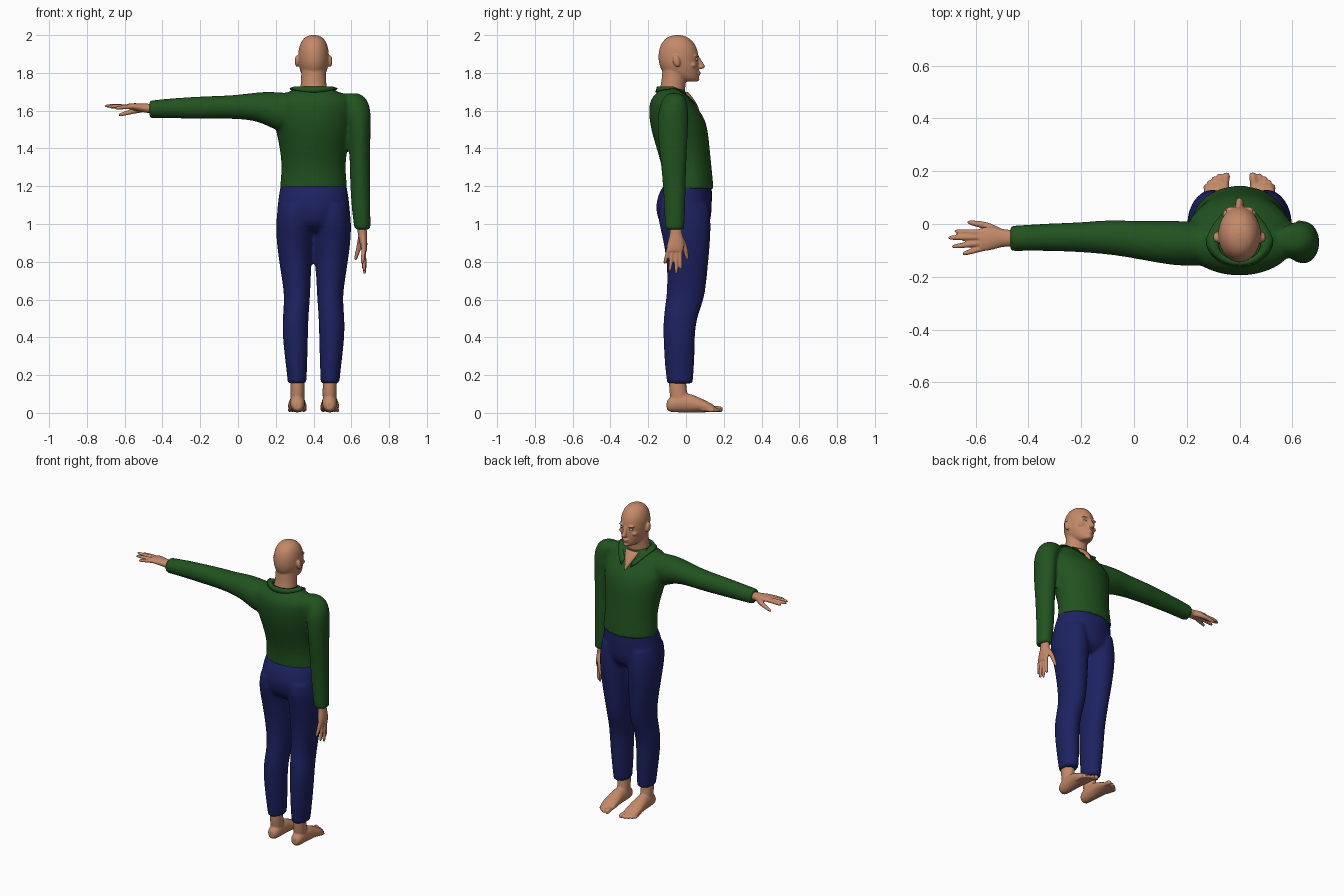
import bpy, bmesh, math
from mathutils import Matrix, Vector

CX = 0.4   # body centre line


def material(name, rgb):
    m = bpy.data.materials.new(name)
    m.diffuse_color = (*rgb, 1)
    return m


SKIN = material("skin", (0.55, 0.25, 0.14))
GREEN = material("green cloth", (0.015, 0.085, 0.014))
NAVY = material("navy cloth", (0.012, 0.016, 0.12))
WHITE = material("eye white", (0.6, 0.55, 0.5))
DARK = material("pupil", (0.03, 0.02, 0.015))


def new_bm():
    bm = bmesh.new()
    bm.edges.layers.float.new("crease_edge")
    return bm


def loft(bm, rings, axis="Z", n=20):
    """Closed tube through elliptic rings (x, y, z, r1, r2) square to an axis."""
    u, v = {"X": ((0, 1, 0), (0, 0, 1)), "Y": ((1, 0, 0), (0, 0, 1)), "Z": ((1, 0, 0), (0, 1, 0))}[axis]
    u, v = Vector(u), Vector(v)
    k = 1 / (2 / 3 + math.cos(math.tau / n) / 3)
    loops = []
    for x, y, z, r1, r2 in rings:
        loops.append([bm.verts.new(Vector((x, y, z)) + u * r1 * k * math.cos(math.tau * i / n)
                                   + v * r2 * k * math.sin(math.tau * i / n)) for i in range(n)])
    for a, b in zip(loops, loops[1:]):
        for i in range(n):
            j = (i + 1) % n
            bm.faces.new((a[i], a[j], b[j], b[i]))
    crease = bm.edges.layers.float["crease_edge"]
    for end in (loops[0], loops[-1]):
        for e in bm.faces.new(end).edges:
            e[crease] = 1


def zr(z, x, rx, back, front):
    return (x, (back + front) / 2, z, rx, (front - back) / 2)


def blob(bm, c, r, tilt=0):
    m = Matrix.Translation(c) @ Matrix.Rotation(tilt, 4, "X") @ Matrix.Diagonal((*r, 1))
    bmesh.ops.create_uvsphere(bm, u_segments=16, v_segments=10, radius=1, matrix=m)


def finish(name, bm, mat, voxel=None, smooth=4):
    bmesh.ops.recalc_face_normals(bm, faces=bm.faces[:])
    for f in bm.faces:
        f.smooth = True
    me = bpy.data.meshes.new(name)
    bm.to_mesh(me)
    bm.free()
    me.materials.append(mat)
    ob = bpy.data.objects.new(name, me)
    bpy.context.collection.objects.link(ob)
    if voxel:
        ob.modifiers.new("round", "SUBSURF").levels = 2
        ob.modifiers["round"].render_levels = 2
        r = ob.modifiers.new("fuse", "REMESH")
        r.mode, r.voxel_size, r.use_smooth_shade = "VOXEL", voxel, True
        s = ob.modifiers.new("soften", "SMOOTH")
        s.factor, s.iterations = 0.5, smooth
    return ob


# Shirt: torso, hanging right arm, outstretched left arm
bm = new_bm()
loft(bm, [zr(*r) for r in [
    (1.185, CX, .178, -.12, .145), (1.22, CX, .175, -.12, .143), (1.3, CX, .167, -.125, .135),
    (1.4, CX, .177, -.155, .125), (1.5, CX, .2, -.185, .115), (1.57, CX, .21, -.195, .095),
    (1.63, CX, .205, -.195, .045), (1.67, CX, .19, -.18, .018), (1.695, CX, .15, -.155, 0),
    (1.715, CX, .09, -.135, -.01)]])
loft(bm, [(.59, -.06, 1.692, .045, .03), (.605, -.06, 1.675, .07, .058), (.63, -.065, 1.62, .071, .076),
          (.641, -.07, 1.55, .062, .082), (.644, -.07, 1.45, .056, .078), (.646, -.065, 1.3, .054, .065),
          (.648, -.06, 1.15, .052, .058), (.655, -.06, 1.02, .046, .053), (.66, -.06, .97, .042, .05)])
loft(bm, [(.3, -.075, 1.59, .08, .1), (.2, -.075, 1.595, .085, .104), (.12, -.07, 1.622, .083, .078),
          (0, -.06, 1.62, .07, .063), (-.08, -.05, 1.618, .067, .061), (-.2, -.05, 1.616, .056, .059),
          (-.35, -.05, 1.613, .051, .053), (-.47, -.055, 1.607, .048, .046)], "X")
finish("shirt", bm, GREEN, .011)

# Open collar: a folded strip round the neck, ending in two points
bm = new_bm()
rows = []
for i in range(25):
    a = math.radians(-158 + 316 * i / 24)
    s, c = math.sin(a), math.cos(a)
    f = max(0, -c)
    row = [(.085, 1.69, -.075), (.08, 1.725, -.075), (.105, 1.728, -.07), (.128, 1.698 + .022 * s * s, -.06)]
    rows.append([bm.verts.new((CX + r * s * (1 - .3 * f), y - r * .8 * c + .03 * f, z - .085 * f ** 1.5))
                 for r, z, y in row])
for a, b in zip(rows, rows[1:]):
    for j in range(3):
        bm.faces.new((a[j], a[j + 1], b[j + 1], b[j]))
ob = finish("collar", bm, GREEN)
sol = ob.modifiers.new("thickness", "SOLIDIFY")
sol.thickness = .006

# Trousers: pelvis and two legs
bm = new_bm()
loft(bm, [zr(*r) for r in [
    (1.205, CX, .174, -.118, .135), (1.16, CX, .182, -.145, .138), (1.1, CX, .19, -.16, .136),
    (1.04, CX, .195, -.153, .134), (.99, CX, .19, -.13, .12), (.96, CX, .13, -.08, .08)]])
for s in (-1, 1):
    loft(bm, [zr(z, CX + s * dx, r, yb, yf) for z, dx, r, yb, yf in [
        (1.1, .1, .085, -.14, .12), (1.03, .102, .096, -.15, .13), (.94, .103, .096, -.125, .13),
        (.8, .097, .085, -.1, .118), (.68, .089, .073, -.098, .106), (.6, .087, .067, -.105, .095),
        (.5, .096, .068, -.12, .055), (.4, .097, .067, -.12, .045), (.25, .09, .056, -.112, .044),
        (.155, .087, .049, -.1, .035)]])
finish("trousers", bm, NAVY, .011)

# Head and neck
bm = new_bm()
loft(bm, [zr(z, CX, hw, yb, yf) for z, hw, yb, yf in [
    (2.0, .012, -.055, -.03), (1.995, .035, -.085, -.005), (1.98, .056, -.112, .023), (1.95, .073, -.134, .05),
    (1.91, .081, -.145, .064), (1.87, .081, -.146, .066), (1.84, .078, -.14, .067), (1.81, .07, -.127, .068),
    (1.785, .06, -.105, .068), (1.765, .045, -.07, .066), (1.754, .028, -.03, .058)]], n=24)
loft(bm, [(CX, -.085, 1.62, .085, .075), (CX, -.075, 1.7, .072, .068), (CX, -.065, 1.75, .066, .064),
          (CX, -.06, 1.83, .064, .064)])
loft(bm, [(CX, .055, 1.888, .009, .014), (CX, .066, 1.865, .01, .016), (CX, .078, 1.84, .014, .022),
          (CX, .08, 1.829, .017, .022), (CX, .068, 1.821, .013, .018)], n=12)          # nose
blob(bm, (CX, .066, 1.803), (.024, .012, .006))                                       # upper lip
blob(bm, (CX, .065, 1.792), (.02, .012, .006))                                        # lower lip
blob(bm, (CX, .056, 1.766), (.02, .016, .012))                                        # chin
for s in (-1, 1):
    blob(bm, (CX + s * .03, .054, 1.89), (.026, .013, .007))                          # brow
    blob(bm, (CX + s * .045, .036, 1.842), (.02, .02, .014))                          # cheek
    blob(bm, (CX + s * .087, -.05, 1.862), (.013, .02, .032), .25)                    # ear
finish("head", bm, SKIN, .005, 3)
for name, mat, y, r in (("eyes", WHITE, .05, .0125), ("pupils", DARK, .058, .0055)):
    bm = new_bm()
    for s in (-1, 1):
        blob(bm, (CX + s * .031, y, 1.872), (r, r, r * .65))
    finish(name, bm, mat)

# Bare chest showing in the open neckline
bm = new_bm()
loft(bm, [(CX, .056, 1.595, .003, .02), (CX, .038, 1.63, .02, .024), (CX, .012, 1.665, .038, .028),
          (CX, -.02, 1.7, .052, .03)])
finish("neckline_skin", bm, SKIN, .006, 2)


# Hands: modelled outstretched; the hanging one swaps x and z
def hand(name, swap):
    bm = new_bm()
    loft(bm, [(-.44, -.055, 1.61, .032, .026), (-.49, -.053, 1.613, .031, .024), (-.52, -.053, 1.617, .04, .022),
              (-.56, -.056, 1.622, .047, .018), (-.585, -.06, 1.623, .043, .013)], "X", 16)
    fingers = [(-.032, -.68, -.028, 1.618), (-.05, -.705, -.052, 1.625),
               (-.07, -.69, -.086, 1.622), (-.09, -.65, -.113, 1.612)]
    for y, tx, ty, tz in fingers:
        loft(bm, [(-.565 + (tx + .565) * t, y + (ty - y) * t, 1.621 + (tz - 1.621) * t + .006 * t * (1 - t), r, r)
                  for t, r in ((0, .0115), (.5, .0108), (.85, .0095), (.96, .007), (1, .003))], "X", 10)
    loft(bm, [(-.5, -.035, 1.61, .016, .018), (-.55, -.008, 1.599, .015, .015), (-.59, .0, 1.588, .012, .012),
              (-.62, .005, 1.579, .01, .01), (-.632, .007, 1.576, .004, .004)], "X", 10)
    if swap:
        for v in bm.verts:
            x, y, z = v.co
            v.co = (z - .955, y, x + 1.44)
    finish(name, bm, SKIN, .0045, 2)


hand("left_hand", False)
hand("right_hand", True)

# Bare feet with toes
for s, name in ((-1, "left_foot"), (1, "right_foot")):
    bm = new_bm()
    loft(bm, [(CX + s * dx, y, z, rx, rz) for y, dx, z, rx, rz in [
        (-.102, .085, .04, .018, .02), (-.09, .085, .043, .034, .038), (-.05, .085, .053, .04, .05),
        (.01, .086, .054, .041, .052), (.06, .087, .044, .047, .041), (.11, .086, .033, .051, .03),
        (.14, .084, .025, .047, .02), (.152, .082, .022, .04, .014)]], "Y")
    loft(bm, [(CX + s * .085, -.03, .06, .036, .05), (CX + s * .085, -.042, .11, .037, .046),
              (CX + s * .085, -.045, .16, .036, .045), (CX + s * .087, -.045, .22, .036, .045)])
    for dx, tip, r in ((.05, .195, .016), (.076, .192, .0115), (.096, .181, .011), (.114, .167, .0105), (.129, .15, .01)):
        loft(bm, [(CX + s * (dx - (dx - .085) * .2 * (1 - t)), tip - .07 * (1 - t), .002 + r + .008 * (1 - t), r * k, r * k)
                  for t, k in ((0, .9), (.5, .9), (.8, 1), (.95, .75), (1, .35))], "Y", 10)
    finish(name, bm, SKIN, .0055, 2)
